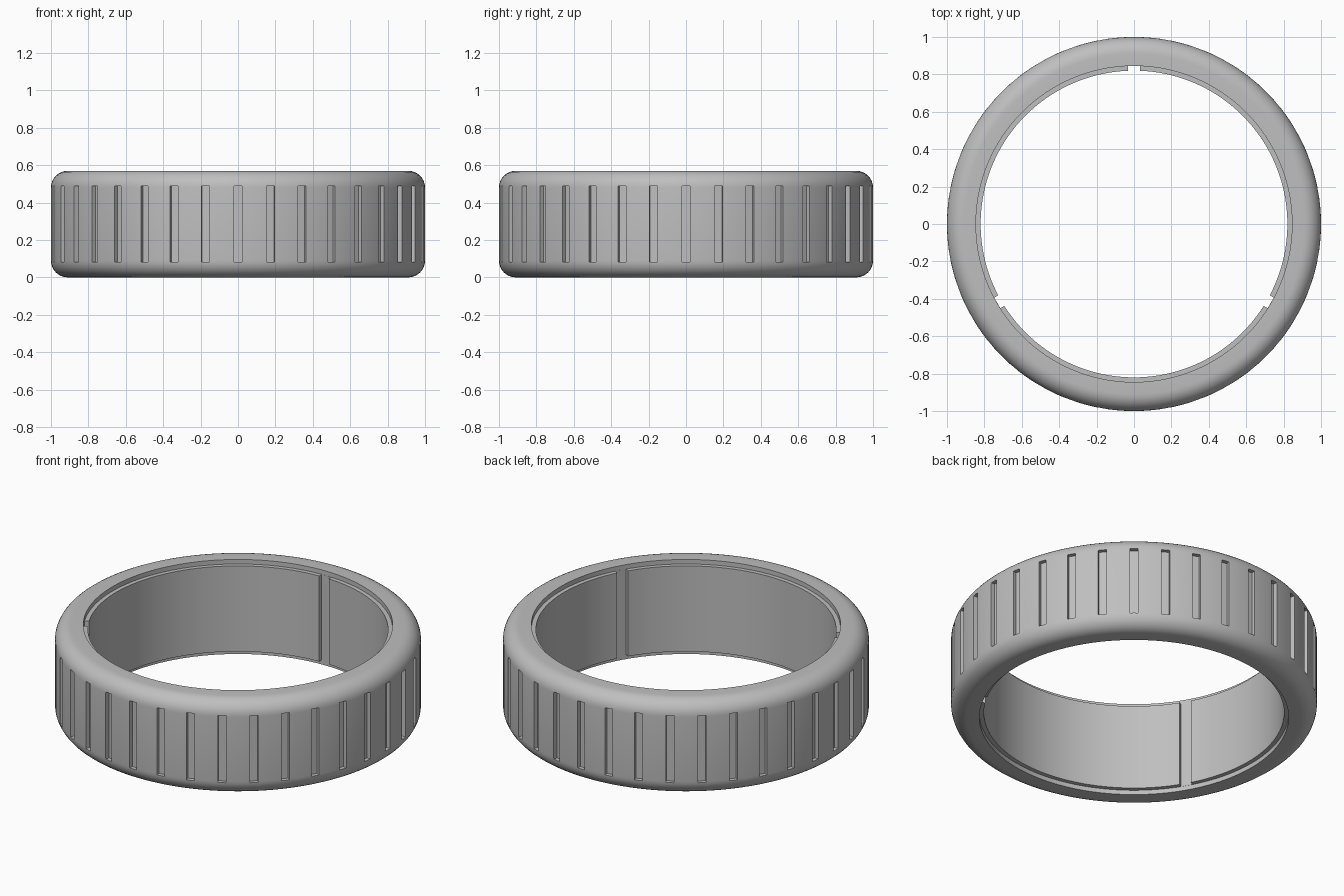
import bpy, bmesh
from math import sin, cos, pi, radians
from mathutils import Matrix, Vector

old = bpy.data.objects.get("Cube")
if old:
    bpy.data.objects.remove(old, do_unlink=True)

HEIGHT, OUTER, INNER, LIP = 0.57, 1.0, 0.82, 0.845
ROUND, STEP, SEGMENTS = 0.09, 0.027, 180

grey = bpy.data.materials.new("light grey")
grey.use_nodes = True
colour = (0.52, 0.52, 0.52, 1)
grey.diffuse_color = colour
grey.node_tree.nodes["Principled BSDF"].inputs["Base Color"].default_value = colour


def make_object(name, bm):
    bmesh.ops.recalc_face_normals(bm, faces=bm.faces)
    mesh = bpy.data.meshes.new(name)
    bm.to_mesh(mesh)
    bm.free()
    mesh.materials.append(grey)
    obj = bpy.data.objects.new(name, mesh)
    bpy.context.collection.objects.link(obj)
    return obj


def add_box(bm, angle, radius, size):
    """Box centred at mid height, pointing outward at the given angle."""
    place = (Matrix.Rotation(angle, 4, 'Z')
             @ Matrix.Translation((radius, 0, HEIGHT / 2))
             @ Matrix.Diagonal((*size, 1)))
    bmesh.ops.create_cube(bm, size=1, matrix=place)


# Ring body: rounded outside corners, stepped lips inside
def corner(z, start):
    return [(OUTER - ROUND + ROUND * cos(start + i * pi / 16),
             z + ROUND * sin(start + i * pi / 16)) for i in range(9)]


profile = (corner(ROUND, -pi / 2) + corner(HEIGHT - ROUND, 0)
           + [(LIP, HEIGHT), (LIP, HEIGHT - STEP), (INNER, HEIGHT - STEP),
              (INNER, STEP), (LIP, STEP), (LIP, 0)])
bm = bmesh.new()
verts = [bm.verts.new((r, 0, z)) for r, z in profile]
edges = [bm.edges.new((v, verts[i - 1])) for i, v in enumerate(verts)]
bmesh.ops.spin(bm, geom=verts + edges, cent=(0, 0, 0), axis=(0, 0, 1),
               angle=2 * pi, steps=SEGMENTS)
bmesh.ops.remove_doubles(bm, verts=bm.verts, dist=0.0001)
ring = make_object("ring_body", bm)

# Cutters: grip grooves outside, three key slots inside
bm = bmesh.new()
for i in range(36):
    add_box(bm, radians(10 * i), 1.025, (0.1, 0.045, 0.405))
for angle in (90, 210, 330):
    add_box(bm, radians(angle), 0.794, (0.1, 0.065, 0.8))
cutter = make_object("groove_cutter", bm)
cutter.hide_render = True

cut = ring.modifiers.new("grooves", 'BOOLEAN')
cut.operation = 'DIFFERENCE'
cut.solver = 'EXACT'
cut.object = cutter
bpy.ops.object.select_all(action='DESELECT')
bpy.context.view_layer.objects.active = ring
ring.select_set(True)
bpy.ops.object.modifier_apply(modifier=cut.name)
bpy.data.objects.remove(cutter, do_unlink=True)
bpy.ops.object.shade_smooth_by_angle(angle=radians(30))
